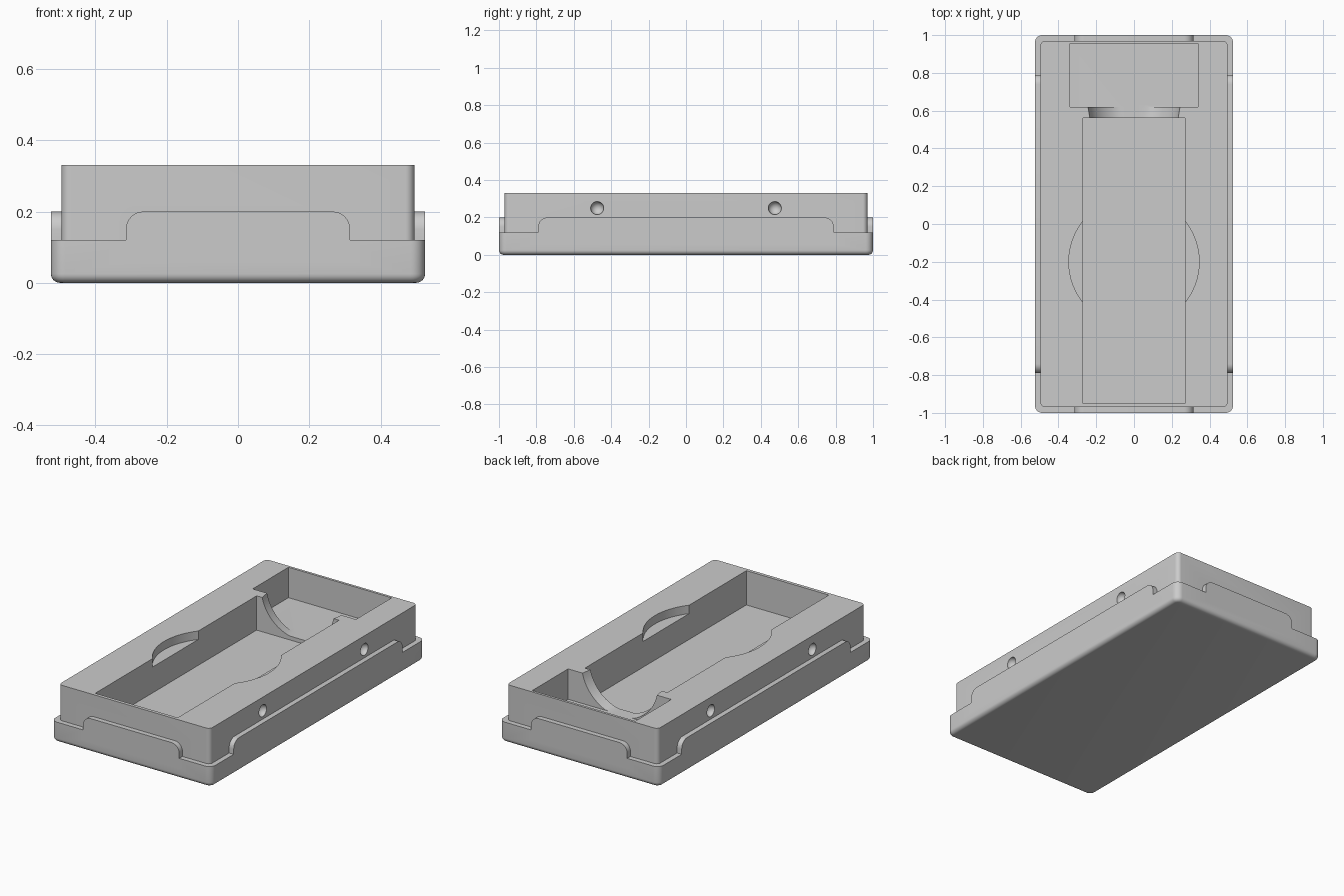
import bpy, bmesh
from math import sin, cos, pi, sqrt
from mathutils import Vector

if "Cube" in bpy.data.objects:
    bpy.data.objects.remove(bpy.data.objects["Cube"], do_unlink=True)

grey = bpy.data.materials.new("plain_grey")
grey.use_nodes = True
grey.diffuse_color = (0.6, 0.6, 0.6, 1)
grey.node_tree.nodes["Principled BSDF"].inputs["Base Color"].default_value = (0.6, 0.6, 0.6, 1)


def finish(name, bm):
    bmesh.ops.recalc_face_normals(bm, faces=bm.faces)
    mesh = bpy.data.meshes.new(name)
    bm.to_mesh(mesh)
    bm.free()
    mesh.materials.append(grey)
    ob = bpy.data.objects.new(name, mesh)
    bpy.context.collection.objects.link(ob)
    return ob


def loft(name, rings):
    """Skin a stack of matching closed rings and cap both ends."""
    bm = bmesh.new()
    loops = [[bm.verts.new(p) for p in ring] for ring in rings]
    n = len(loops[0])
    for a, b in zip(loops, loops[1:]):
        for i in range(n):
            j = (i + 1) % n
            bm.faces.new((a[i], a[j], b[j], b[i]))
    bm.faces.new(loops[0])
    bm.faces.new(loops[-1])
    return finish(name, bm)


def rounded_rect(hx, hy, r, z, steps=8):
    ring = []
    for k, (sx, sy) in enumerate(((1, 1), (-1, 1), (-1, -1), (1, -1))):
        for i in range(steps + 1):
            a = (k + i / steps) * pi / 2
            ring.append((sx * (hx - r) + r * cos(a), sy * (hy - r) + r * sin(a), z))
    return ring


def box(name, x0, x1, y0, y1, z0, z1):
    return loft(name, [[(x0, y0, z), (x1, y0, z), (x1, y1, z), (x0, y1, z)] for z in (z0, z1)])


def combine(body, other, operation):
    mod = body.modifiers.new(other.name, "BOOLEAN")
    mod.operation, mod.object, mod.solver = operation, other, "EXACT"
    bpy.context.view_layer.objects.active = body
    bpy.ops.object.modifier_apply(modifier=mod.name)
    bpy.data.objects.remove(other, do_unlink=True)


HX, HY, STEP, TAB, TOP = 0.525, 1.0, 0.12, 0.2, 0.33
LIP = 0.03

# lower tray with a rounded underside
edge = 0.025
rings = []
for i in range(7):
    a = i / 6 * pi / 2
    inset = edge * (1 - sin(a))
    rings.append(rounded_rect(HX - inset, HY - inset, 0.04 - inset, edge * (1 - cos(a))))
rings.append(rounded_rect(HX, HY, 0.04, STEP))
body = loft("case_body", rings)

# upper block
combine(body, loft("upper_block", [rounded_rect(HX - LIP, HY - LIP, 0.025, z)
                                   for z in (0.06, TOP)]), "UNION")


# raised tabs around the rim, rounded at their upper corners
def tab_profile(half, r=0.05):
    arc = [(half - r + r * cos(i / 8 * pi / 2), TAB - r + r * sin(i / 8 * pi / 2)) for i in range(9)]
    right = [(half, 0.06)] + arc
    return right + [(-u, z) for u, z in reversed(right)]


combine(body, loft("end_tabs", [[(u, y, z) for u, z in tab_profile(0.315)]
                                for y in (-HY, HY)]), "UNION")
combine(body, loft("side_tabs", [[(x, u, z) for u, z in tab_profile(0.79)]
                                 for x in (-HX, HX)]), "UNION")

# long pocket, end pocket and shallow finger recess
combine(body, box("long_pocket", -0.27, 0.27, -0.95, 0.56, 0.127, 0.5), "DIFFERENCE")
combine(body, box("end_pocket", -0.338, 0.338, 0.62, 0.955, 0.15, 0.5), "DIFFERENCE")
disc = [(0.345 * cos(i * pi / 48), -0.2 + 0.345 * sin(i * pi / 48)) for i in range(96)]
combine(body, loft("finger_recess", [[(x, y, z) for x, y in disc] for z in (0.28, 0.5)]), "DIFFERENCE")


# tapered round channel joining the pockets
def channel(r, y):
    centre = TOP + 0.054
    return [(r * cos(i * pi / 32), y, max(0.15, centre + r * sin(i * pi / 32))) for i in range(64)]


combine(body, loft("channel", [channel(0.237, 0.54), channel(0.24, 0.56),
                               channel(0.25, 0.62), channel(0.252, 0.63)]), "DIFFERENCE")

# round dimples on both long sides
for sx in (-1, 1):
    for sy in (-1, 1):
        bm = bmesh.new()
        bmesh.ops.create_uvsphere(bm, u_segments=32, v_segments=16, radius=0.035)
        bmesh.ops.translate(bm, verts=bm.verts, vec=Vector((sx * (HX - LIP), sy * 0.475, 0.25)))
        combine(body, finish("dimple", bm), "DIFFERENCE")

bpy.ops.object.select_all(action="DESELECT")
body.select_set(True)
bpy.context.view_layer.objects.active = body
bpy.ops.object.shade_smooth_by_angle(angle=0.5)
